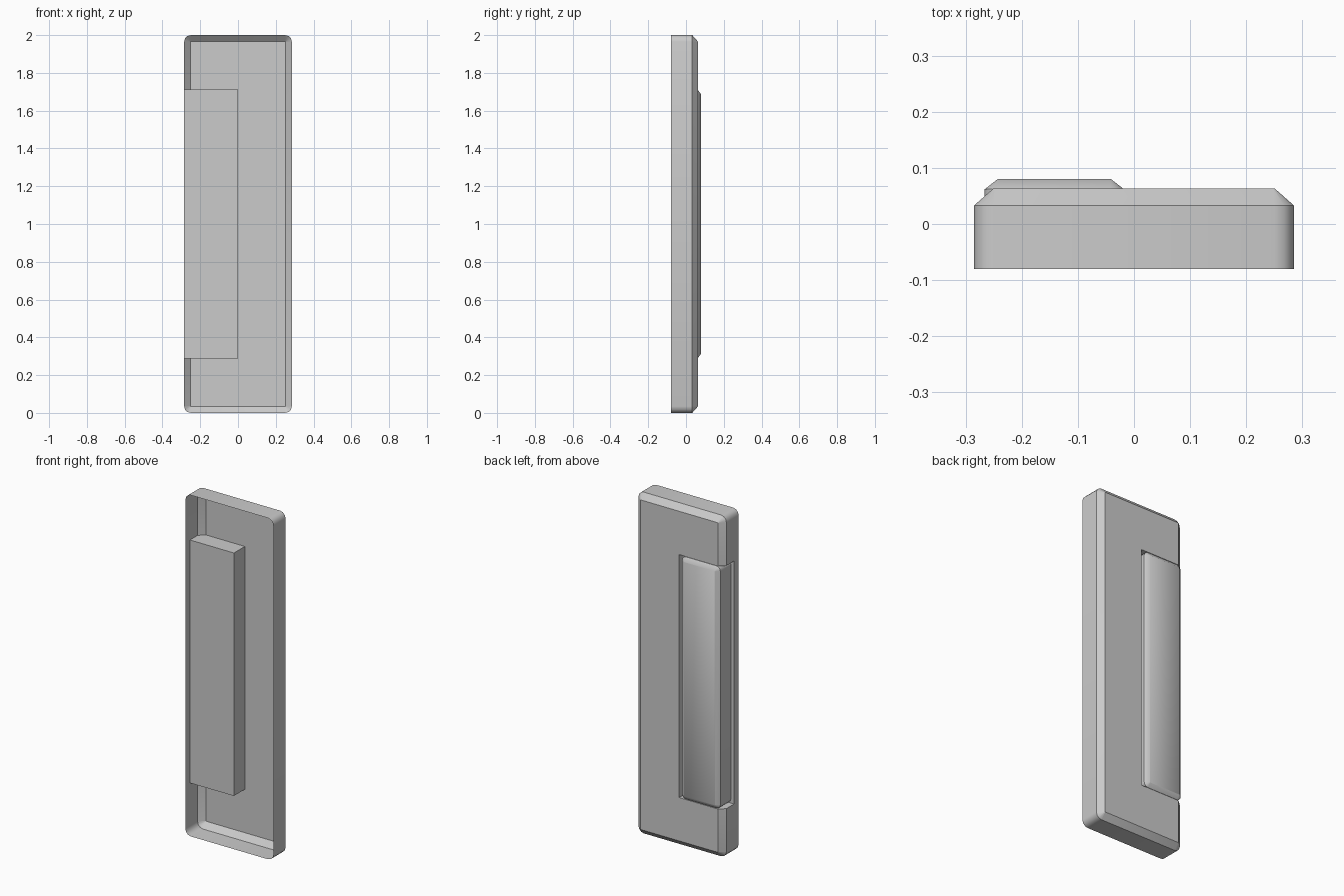
import bpy, bmesh, math

if "Cube" in bpy.data.objects:
    bpy.data.objects.remove(bpy.data.objects["Cube"])


def outline(x0, x1, z0, z1, r, segs=3):
    """Rounded rectangle in the xz plane."""
    pts = []
    corners = [(x1 - r, z1 - r), (x0 + r, z1 - r), (x0 + r, z0 + r), (x1 - r, z0 + r)]
    for i, (cx, cz) in enumerate(corners):
        for k in range(segs + 1):
            a = math.pi / 2 * (i + k / segs)
            pts.append((cx + r * math.cos(a), cz + r * math.sin(a)))
    return pts


def loft(name, rings):
    """Solid through a list of (y, outline) rings, capped at both ends."""
    bm = bmesh.new()
    loops = [[bm.verts.new((x, y, z)) for x, z in pts] for y, pts in rings]
    for a, b in zip(loops, loops[1:]):
        for i in range(len(a)):
            j = (i + 1) % len(a)
            bm.faces.new((a[i], a[j], b[j], b[i]))
    bm.faces.new(loops[0])
    bm.faces.new(loops[-1])
    bmesh.ops.recalc_face_normals(bm, faces=bm.faces[:])
    mesh = bpy.data.meshes.new(name)
    bm.to_mesh(mesh)
    bm.free()
    obj = bpy.data.objects.new(name, mesh)
    bpy.context.collection.objects.link(obj)
    return obj


def smooth(obj, degrees):
    bpy.ops.object.select_all(action='DESELECT')
    obj.select_set(True)
    bpy.context.view_layer.objects.active = obj
    bpy.ops.object.shade_smooth_by_angle(angle=math.radians(degrees))


# Chamfered outer shell
outer = outline(-0.285, 0.285, 0, 2, 0.035)
shell = loft("shell", [(-0.08, outer), (0.033, outer),
                       (0.063, outline(-0.251, 0.251, 0.034, 1.966, 0.003))])

# Side pocket, open to the back and the left edge
box = [(-0.4, 0.288), (0.0, 0.288), (0.0, 1.712), (-0.4, 1.712)]
cutter = loft("pocket_cutter", [(-0.038, box), (0.2, box)])
cutter.hide_render = True
mod = shell.modifiers.new("pocket", 'BOOLEAN')
mod.operation = 'DIFFERENCE'
mod.solver = 'EXACT'
mod.object = cutter
bpy.context.view_layer.objects.active = shell
bpy.ops.object.modifier_apply(modifier=mod.name)
bpy.data.objects.remove(cutter)

# Open front of the thin shell
bm = bmesh.new()
bm.from_mesh(shell.data)
front = [f for f in bm.faces if all(v.co.y < -0.079 for v in f.verts)]
bmesh.ops.delete(bm, geom=front, context='FACES')
bm.to_mesh(shell.data)
bm.free()
smooth(shell, 35)

# Raised grip bar sitting in the pocket
bar = outline(-0.266, -0.018, 0.29, 1.71, 0.025)
grip = loft("grip_bar", [(-0.036, bar), (0.062, bar),
                         (0.08, outline(-0.243, -0.041, 0.313, 1.687, 0.003))])
smooth(grip, 42)
